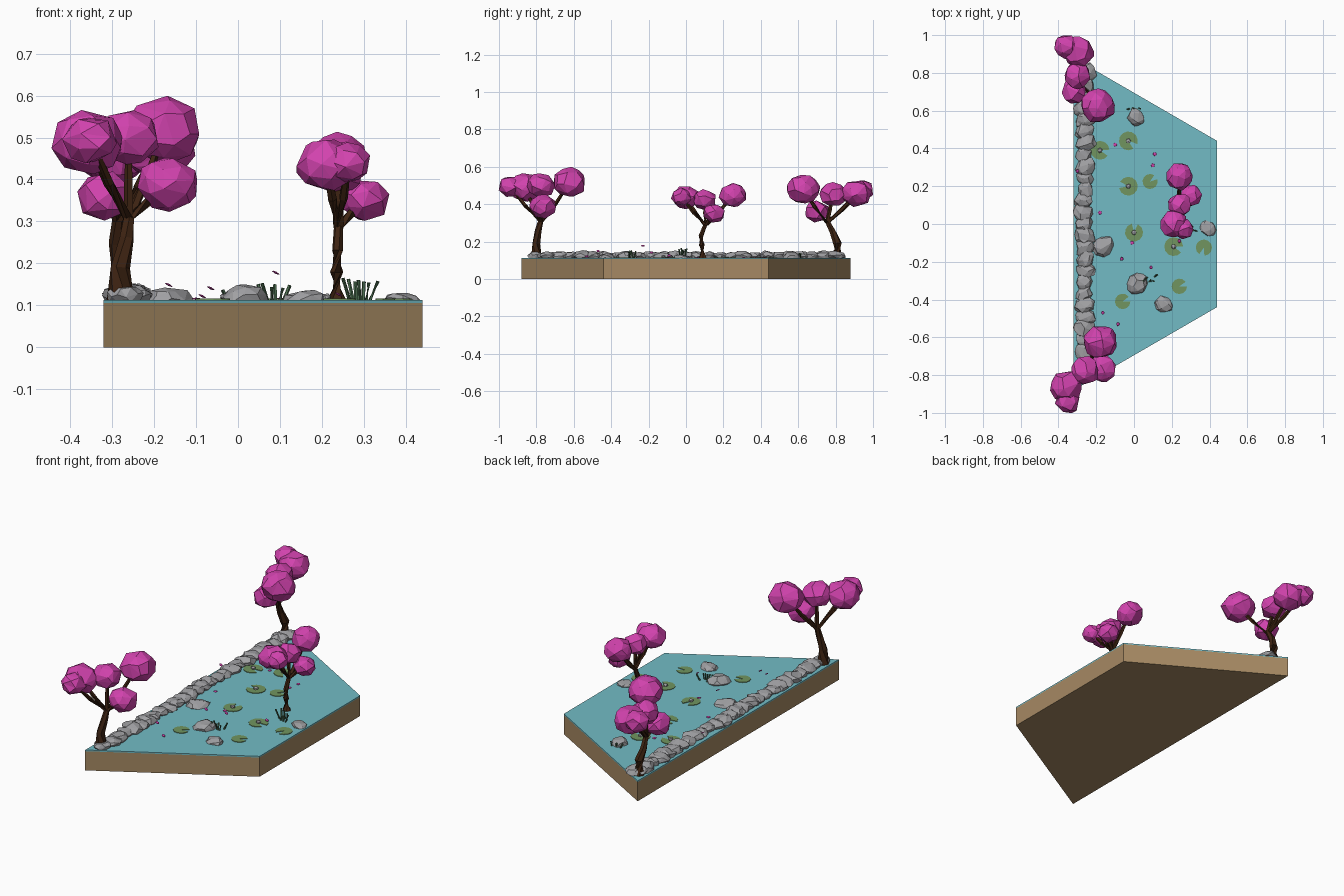
import bpy, bmesh, math, random
from mathutils import Vector, Matrix

if "Cube" in bpy.data.objects:
    bpy.data.objects.remove(bpy.data.objects["Cube"])

random.seed(7)


def material(name, rgb):
    m = bpy.data.materials.new(name)
    m.diffuse_color = (*rgb, 1)
    m.use_nodes = True
    m.node_tree.nodes["Principled BSDF"].inputs["Base Color"].default_value = m.diffuse_color
    return m


EARTH = material("tan earth", (0.38, 0.25, 0.125))
WATER = material("teal water", (0.17, 0.50, 0.56))
ROCK = material("grey rock", (0.35, 0.35, 0.365))
BARK = material("dark bark", (0.048, 0.017, 0.006))
PINK = material("pink blossom", (0.64, 0.055, 0.42))
PAD = material("olive pad", (0.165, 0.30, 0.115))
REED = material("reed green", (0.07, 0.156, 0.08))
SURFACE = 0.113


def finish(name, bm, mat):
    bmesh.ops.recalc_face_normals(bm, faces=bm.faces)
    mesh = bpy.data.meshes.new(name)
    bm.to_mesh(mesh)
    bm.free()
    mesh.materials.append(mat)
    ob = bpy.data.objects.new(name, mesh)
    bpy.context.collection.objects.link(ob)
    return ob


def prism(bm, outline, z0, z1):
    low = [bm.verts.new((x, y, z0)) for x, y in outline]
    top = [bm.verts.new((x, y, z1)) for x, y in outline]
    n = len(low)
    bm.faces.new(low[::-1])
    bm.faces.new(top)
    for i in range(n):
        j = (i + 1) % n
        bm.faces.new((low[i], low[j], top[j], top[i]))


def lump(bm, centre, size, jitter, subdiv=2):
    """Irregular faceted ball."""
    turn = Matrix.Rotation(random.uniform(0, 6.28), 4, 'Z')
    spin = Matrix.Rotation(random.uniform(0, 6.28), 4, 'X')
    verts = bmesh.ops.create_icosphere(bm, subdivisions=subdiv, radius=1)['verts']
    for v in verts:
        p = (spin @ v.co) * random.uniform(1 - jitter, 1 + jitter)
        p = Vector((p.x * size[0], p.y * size[1], p.z * size[2]))
        v.co = Vector(centre) + (turn @ p if jitter > 0.1 else p)


def coarsen(ob, ratio):
    d = ob.modifiers.new("coarsen", 'DECIMATE')
    d.ratio = ratio


def tube(bm, points, radii, sides=6):
    """Tapered limb through the points."""
    pts = [Vector(p) for p in points]
    rings = []
    for i, (p, r) in enumerate(zip(pts, radii)):
        d = pts[min(i + 1, len(pts) - 1)] - pts[max(i - 1, 0)]
        if i == 0:
            d = Vector((0, 0, 1))
        q = d.to_track_quat('Z', 'Y')
        rings.append([bm.verts.new(p + q @ Vector((r * math.cos(a), r * math.sin(a), 0)))
                      for a in (k * math.tau / sides for k in range(sides))])
    for a, b in zip(rings, rings[1:]):
        for k in range(sides):
            j = (k + 1) % sides
            bm.faces.new((a[k], a[j], b[j], b[k]))
    bm.faces.new(rings[0][::-1])
    bm.faces.new(rings[-1])


# Half-hexagon base and its sheet of water
outline = [(-0.32, -0.88), (0.44, -0.44), (0.44, 0.44), (-0.32, 0.88)]
for name, z0, z1, mat in (("earth_base", 0, 0.106, EARTH), ("water", 0.106, SURFACE, WATER)):
    bm = bmesh.new()
    prism(bm, outline, z0, z1)
    finish(name, bm, mat)

# Stone bank along the long straight edge
bm = bmesh.new()
count = 27
for i in range(count):
    y = -0.80 + 1.60 * i / (count - 1)
    s = random.uniform(0.85, 1.15)
    lump(bm, (-0.262 + random.uniform(-0.008, 0.008), y, 0.122),
         (0.052 * s, 0.045 * s, 0.026 * s), 0.16)
for v in bm.verts:
    v.co.x = max(v.co.x, -0.324)
    v.co.z = max(v.co.z, 0.108)
coarsen(finish("stone_bank", bm, ROCK), 0.5)

# Loose stones in the pond
bm = bmesh.new()
for x, y, r, h in ((0.01, 0.565, 0.05, 0.03), (-0.165, -0.12, 0.06, 0.03), (0.02, -0.315, 0.06, 0.038),
                   (0.157, -0.425, 0.05, 0.025), (0.393, -0.025, 0.047, 0.018)):
    lump(bm, (x, y, SURFACE), (r, r * 0.85, h), 0.17)
for v in bm.verts:
    v.co.z = max(v.co.z, 0.108)
coarsen(finish("pond_stones", bm, ROCK), 0.5)


def tree(name, trunk, radii, blobs):
    """Trunk, forked branches from the trunk top to each blossom clump."""
    bm = bmesh.new()
    tube(bm, trunk, radii)
    fork = Vector(trunk[-1])
    for c, r in blobs:
        c = Vector(c)
        bend = fork.lerp(c, 0.5)
        bend.z = fork.z + (c.z - fork.z) * 0.42
        tube(bm, (fork - Vector((0, 0, 0.01)), bend, c), (0.013, 0.011, 0.007), 5)
    finish(name + "_trunk", bm, BARK)
    bm = bmesh.new()
    for c, r in blobs:
        lump(bm, c, (r * 1.03, r * 1.03, r * 0.9), 0.07)
    coarsen(finish(name + "_blossom", bm, PINK), 0.62)


tree("front_tree", ((-0.28, -0.80, 0.108), (-0.28, -0.80, 0.19), (-0.265, -0.79, 0.26), (-0.26, -0.775, 0.315)),
     (0.033, 0.023, 0.018, 0.014),
     (((-0.177, -0.623, 0.517), 0.087), ((-0.26, -0.775, 0.50), 0.073), ((-0.358, -0.86, 0.49), 0.083),
      ((-0.35, -0.94, 0.495), 0.062), ((-0.167, -0.765, 0.39), 0.070)))
tree("back_tree", ((-0.28, 0.81, 0.108), (-0.28, 0.81, 0.19), (-0.29, 0.785, 0.25), (-0.285, 0.755, 0.31)),
     (0.033, 0.023, 0.018, 0.014),
     (((-0.19, 0.625, 0.482), 0.087), ((-0.318, 0.70, 0.36), 0.064), ((-0.30, 0.785, 0.45), 0.070),
      ((-0.295, 0.91, 0.458), 0.080), ((-0.36, 0.94, 0.475), 0.062)))
tree("pond_tree", ((0.235, 0.09, 0.108), (0.235, 0.085, 0.18), (0.237, 0.08, 0.23), (0.24, 0.105, 0.295)),
     (0.025, 0.016, 0.013, 0.011),
     (((0.21, 0.0, 0.435), 0.070), ((0.262, -0.025, 0.44), 0.052), ((0.24, 0.10, 0.425), 0.060),
      ((0.302, 0.15, 0.352), 0.056), ((0.24, 0.25, 0.448), 0.070)))

# Notched lily pads; the first five carry a bud
pads = ((-0.18, 0.39, 0.05), (-0.03, 0.44, 0.05), (-0.03, 0.20, 0.05), (0.0, -0.045, 0.048),
        (0.21, -0.12, 0.05), (0.085, 0.225, 0.04), (0.37, -0.125, 0.043), (-0.06, -0.41, 0.041),
        (0.24, -0.33, 0.041))
bm, buds = bmesh.new(), bmesh.new()
for i, (x, y, r) in enumerate(pads):
    start = random.uniform(0, 6.28)
    rim = [(x + r * math.cos(start + k * 5.6 / 11), y + r * math.sin(start + k * 5.6 / 11)) for k in range(12)]
    prism(bm, [(x, y)] + rim, SURFACE - 0.001, SURFACE + 0.003)
    if i < 5:
        lump(buds, (x, y, SURFACE + 0.007), (0.014, 0.014, 0.009), 0.05, 1)
finish("lily_pads", bm, PAD)
finish("lily_buds", buds, ROCK)

# Clumps of leaning reeds
bm = bmesh.new()
for x, y, h, n in ((0.085, -0.295, 0.043, 6), (0.29, -0.02, 0.053, 7), (0.0, 0.625, 0.03, 3)):
    for k in range(n):
        t = k / (n - 1) - 0.5
        px, py = x + t * 0.045, y + random.uniform(-0.02, 0.02)
        lean = t * 0.03 + random.uniform(-0.006, 0.006)
        tube(bm, ((px, py, 0.108), (px + lean, py + random.uniform(-0.012, 0.012),
                                    SURFACE + h * random.uniform(0.65, 1))), (0.005, 0.0045), 5)
finish("reeds", bm, REED)

# Fallen petals, a few still drifting in the air
petals = ((-0.10, 0.42, 0), (0.11, 0.37, 0), (0.10, 0.31, 0), (-0.18, 0.06, 0), (-0.30, 0.28, 0.03),
          (-0.01, -0.10, 0), (-0.065, -0.185, 0.025), (0.09, -0.23, 0.062), (-0.165, -0.47, 0.033),
          (-0.085, -0.53, 0.006), (0.24, -0.09, 0.01))
bm = bmesh.new()
for x, y, lift in petals:
    tilt = Matrix.Rotation(0.5 if lift else 0, 4, 'Y')
    verts = bmesh.ops.create_icosphere(bm, subdivisions=1, radius=0.011)['verts']
    for v in verts:
        v.co.z *= 0.25
        v.co = tilt @ v.co + Vector((x, y, SURFACE + 0.003 + lift))
finish("petals", bm, PINK)
